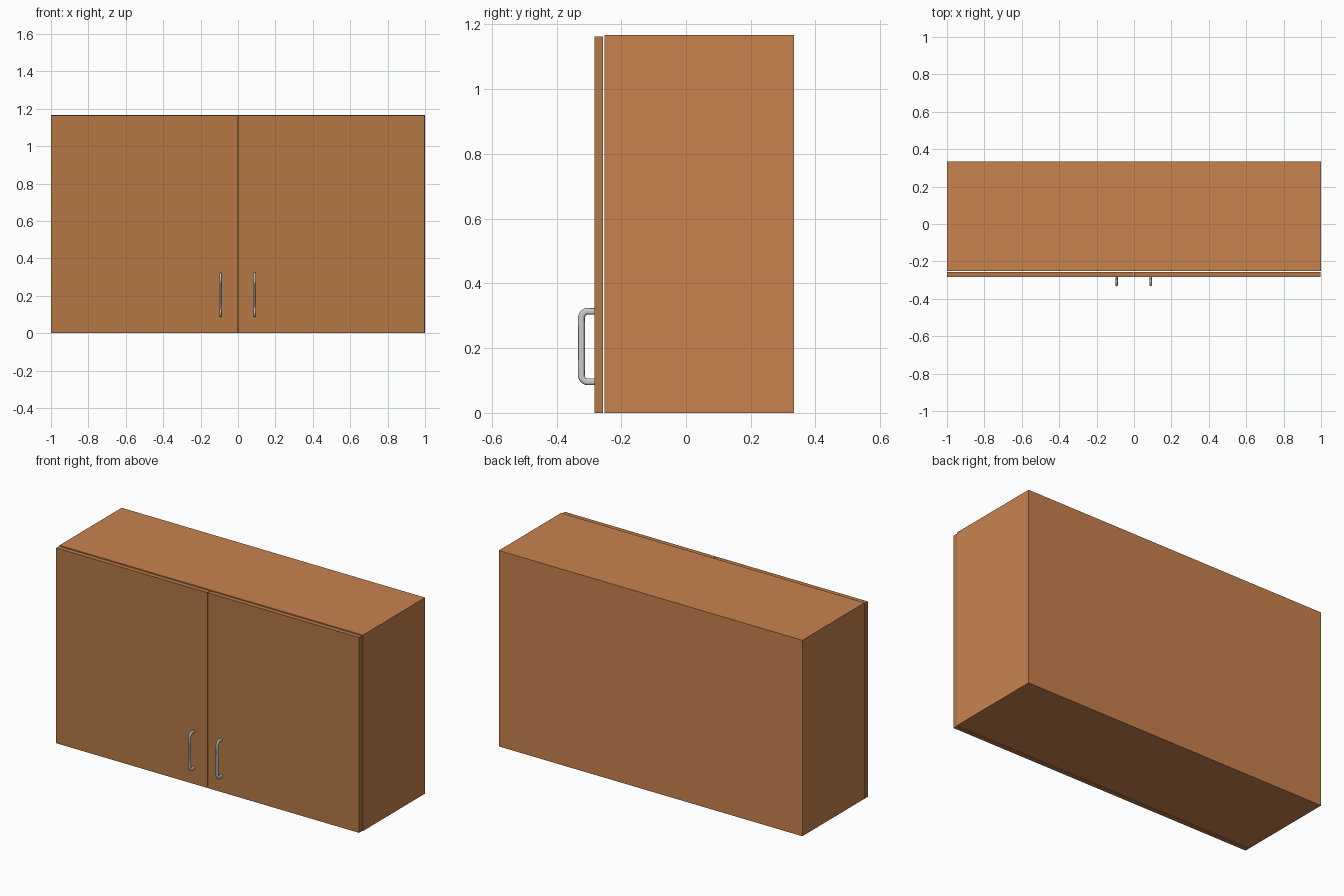
import bpy, bmesh
from mathutils import Vector

if "Cube" in bpy.data.objects:
    bpy.data.objects.remove(bpy.data.objects["Cube"])

W, H = 1.0, 1.167              # half width, height
FRONT, BACK = -0.252, 0.333    # carcass depth range
WALL, GAP = 0.03, 0.004
DOOR_BACK, DOOR_FRONT = -0.256, -0.283
MID = -GAP / 2                 # centre of the gap between the doors


def material(name, rgb):
    m = bpy.data.materials.new(name)
    m.diffuse_color = (*rgb, 1)
    m.use_nodes = True
    m.node_tree.nodes["Principled BSDF"].inputs["Base Color"].default_value = m.diffuse_color
    return m


def box(name, lo, hi, mat):
    lo, hi = Vector(lo), Vector(hi)
    centre = (lo + hi) / 2
    bm = bmesh.new()
    bmesh.ops.create_cube(bm, size=1)
    bmesh.ops.scale(bm, vec=hi - lo, verts=bm.verts)
    me = bpy.data.meshes.new(name)
    bm.to_mesh(me)
    bm.free()
    me.materials.append(mat)
    ob = bpy.data.objects.new(name, me)
    ob.location = centre
    bpy.context.collection.objects.link(ob)
    return ob


def handle(name, x):
    # U-shaped pull: rounded path in the y-z plane, flattened tube section
    y0, y1, z0, z1, r = DOOR_FRONT + 0.002, -0.323, 0.096, 0.314, 0.02
    k = r * 0.45
    pts = [((y0, z0), (y0, z0), (y0 - 0.005, z0)),
           ((y1 + r, z0), (y1 + r + 0.005, z0), (y1 + r - 2 * k + k * 0.8, z0)),
           ((y1, z0 + r), (y1, z0 + r - k * 1.2), (y1, z0 + r + 0.02)),
           ((y1, z1 - r), (y1, z1 - r - 0.02), (y1, z1 - r + k * 1.2)),
           ((y1 + r, z1), (y1 + r - k * 1.2, z1), (y1 + r + 0.005, z1)),
           ((y0, z1), (y0 - 0.005, z1), (y0, z1))]
    cu = bpy.data.curves.new(name, 'CURVE')
    cu.dimensions = '3D'
    cu.bevel_depth = 0.0105
    cu.bevel_resolution = 4
    cu.resolution_u = 6
    cu.use_fill_caps = True
    sp = cu.splines.new('BEZIER')
    sp.bezier_points.add(len(pts) - 1)
    for p, (co, left, right) in zip(sp.bezier_points, pts):
        p.handle_left_type = p.handle_right_type = 'FREE'
        p.co, p.handle_left, p.handle_right = [(0, *v) for v in (co, left, right)]
    ob = bpy.data.objects.new(name, cu)
    ob.location.x = x
    ob.scale.x = 0.65
    bpy.context.collection.objects.link(ob)
    # Turn into a smooth-shaded mesh
    bpy.ops.object.select_all(action='DESELECT')
    ob.select_set(True)
    bpy.context.view_layer.objects.active = ob
    bpy.ops.object.convert(target='MESH')
    bpy.ops.object.shade_smooth_by_angle()


body_wood = material("body_wood", (0.578, 0.223, 0.076))
door_wood = material("door_wood", (0.47, 0.19, 0.062))

# Carcass: one box with an inset, hollowed front
carcass = box("carcass", (-W, FRONT, 0), (W, BACK, H), body_wood)
bm = bmesh.new()
bm.from_mesh(carcass.data)
face = min(bm.faces, key=lambda f: f.calc_center_median().y)
bmesh.ops.inset_region(bm, faces=[face], thickness=WALL)
inner = bmesh.ops.extrude_discrete_faces(bm, faces=[face])["faces"]
bmesh.ops.translate(bm, vec=(0, BACK - FRONT - WALL, 0), verts=inner[0].verts)
bm.to_mesh(carcass.data)
bm.free()

# Pair of doors with handles either side of the centre gap
for side, s in (("left", -1), ("right", 1)):
    xs = sorted((MID + s * GAP / 2, MID + s * (W - GAP / 2)))
    box(side + "_door", (xs[0], DOOR_FRONT, 0), (xs[1], DOOR_BACK, H - GAP), door_wood)
    handle(side + "_handle", MID + s * 0.091)
